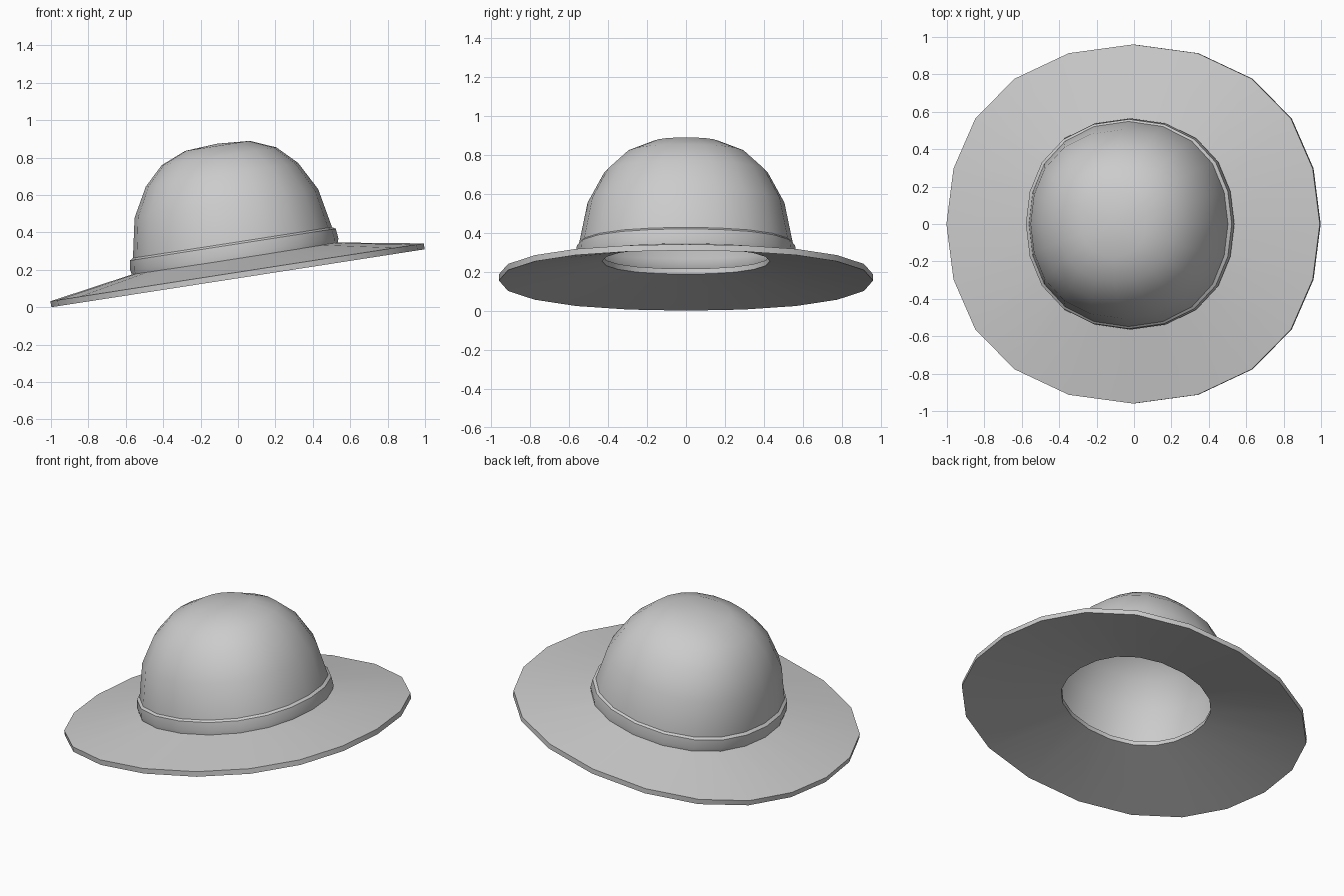
import bpy, bmesh, math

if "Cube" in bpy.data.objects:
    bpy.data.objects.remove(bpy.data.objects["Cube"])

TILT = math.atan(0.155)
N = 20
# Slightly squared-off ring: x widths over one quarter, from y axis to x axis
QX = [0, 0.345, 0.635, 0.845, 0.962, 1.0]


def ring_point(i):
    t = 2 * math.pi * i / N
    k = i % 10
    k = k if k <= 5 else 10 - k
    return (1 if math.sin(t) >= 0 else -1) * QX[k], math.cos(t)


def lathe(name, profile, closed=False, thickness=0.0, angle=35):
    """Sweep (x radius, y radius, height) rings, then tilt the part with the hat."""
    bm = bmesh.new()
    rings = []
    for rx, ry, h in profile:
        if rx == 0:
            rings.append([bm.verts.new((0, 0, h))] * N)
        else:
            rings.append([bm.verts.new((rx * ring_point(i)[0], ry * ring_point(i)[1], h))
                          for i in range(N)])
    pairs = list(zip(rings, rings[1:]))
    if closed:
        pairs.append((rings[-1], rings[0]))
    for a, b in pairs:
        for i in range(N):
            j = (i + 1) % N
            quad = [a[i], a[j], b[j], b[i]]
            bm.faces.new(list(dict.fromkeys(quad)))
    bmesh.ops.recalc_face_normals(bm, faces=bm.faces)
    mesh = bpy.data.meshes.new(name)
    bm.to_mesh(mesh)
    bm.free()
    ob = bpy.data.objects.new(name, mesh)
    bpy.context.collection.objects.link(ob)
    ob.rotation_euler = (0, -TILT, 0)
    ob.location = (0, 0, 0.155)
    bpy.ops.object.select_all(action='DESELECT')
    ob.select_set(True)
    bpy.context.view_layer.objects.active = ob
    bpy.ops.object.shade_smooth_by_angle(angle=math.radians(angle))
    if thickness:
        mod = ob.modifiers.new("shell", 'SOLIDIFY')
        mod.thickness = thickness
        mod.offset = -1
    return ob


# Wide brim: shallow cone slab with an open head hole
lathe("brim", [(1.010, 0.96, 0.0), (1.010, 0.96, 0.032),
               (0.43, 0.43, 0.128), (0.43, 0.43, 0.10)], closed=True)

# Hollow domed crown
lathe("crown", [(0.545, 0.555, 0.09), (0.538, 0.548, 0.195), (0.497, 0.505, 0.404),
                (0.412, 0.42, 0.56), (0.31, 0.31, 0.66), (0.175, 0.175, 0.716),
                (0, 0, 0.728)], thickness=0.012)

# Band around the base of the crown
lathe("hat_band", [(0.53, 0.54, 0.09), (0.556, 0.56, 0.098), (0.563, 0.565, 0.13),
                   (0.557, 0.56, 0.182), (0.536, 0.546, 0.194)], closed=True)
